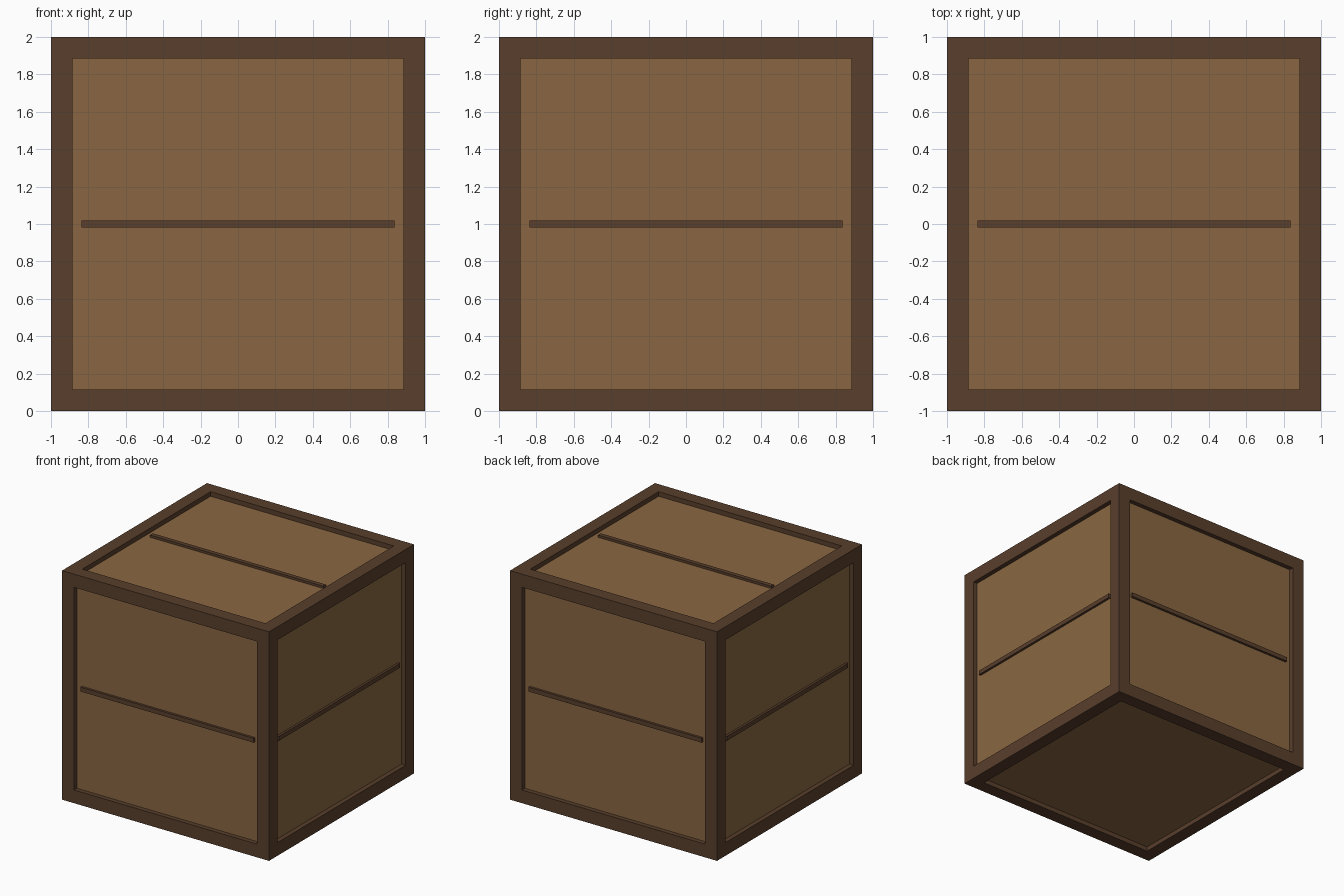
import bpy
import bmesh
from mathutils import Matrix, Vector

SIZE = 2.0      # outer edge
BEAM = 0.163    # width of the frame beams
RECESS = 0.04   # depth of the panels
SLAT = 0.038    # width of the middle slats
PROUD = 0.02    # how far slats stand off the panels

default = bpy.data.objects.get("Cube")
if default:
    bpy.data.objects.remove(default, do_unlink=True)


def make_material(name, rgb):
    mat = bpy.data.materials.new(name)
    mat.use_nodes = True
    color = (*rgb, 1.0)
    mat.diffuse_color = color
    mat.node_tree.nodes["Principled BSDF"].inputs["Base Color"].default_value = color
    return mat


def add_object(name, bm, materials):
    mesh = bpy.data.meshes.new(name)
    bm.to_mesh(mesh)
    bm.free()
    for mat in materials:
        mesh.materials.append(mat)
    obj = bpy.data.objects.new(name, mesh)
    bpy.context.collection.objects.link(obj)
    return obj


dark_wood = make_material("dark wood", (0.100, 0.049, 0.025))
light_wood = make_material("light wood", (0.254, 0.134, 0.054))

# Crate body: a cube with a sunken panel in each side
bm = bmesh.new()
bmesh.ops.create_cube(bm, size=SIZE, matrix=Matrix.Translation((0, 0, SIZE / 2)))
panels = list(bm.faces)
bmesh.ops.inset_individual(bm, faces=panels, thickness=BEAM, depth=0)
bmesh.ops.inset_individual(bm, faces=panels, thickness=0, depth=-RECESS)
for face in panels:
    face.material_index = 1
add_object("crate_body", bm, [dark_wood, light_wood])

# Middle slats: one across every panel except the bottom
length = SIZE - 2 * BEAM
offset = SIZE / 2 - RECESS
slats = {
    "front_slat": ((0, -1, 0), (length, 2 * PROUD, SLAT)),
    "back_slat": ((0, 1, 0), (length, 2 * PROUD, SLAT)),
    "left_slat": ((1, 0, 0), (2 * PROUD, length, SLAT)),
    "right_slat": ((-1, 0, 0), (2 * PROUD, length, SLAT)),
    "top_slat": ((0, 0, 1), (length, SLAT, 2 * PROUD)),
}
for name, (direction, size) in slats.items():
    centre = Vector(direction) * offset + Vector((0, 0, SIZE / 2))
    bm = bmesh.new()
    bmesh.ops.create_cube(bm, size=1, matrix=Matrix.Translation(centre) @ Matrix.Diagonal((*size, 1)))
    add_object(name, bm, [dark_wood])
